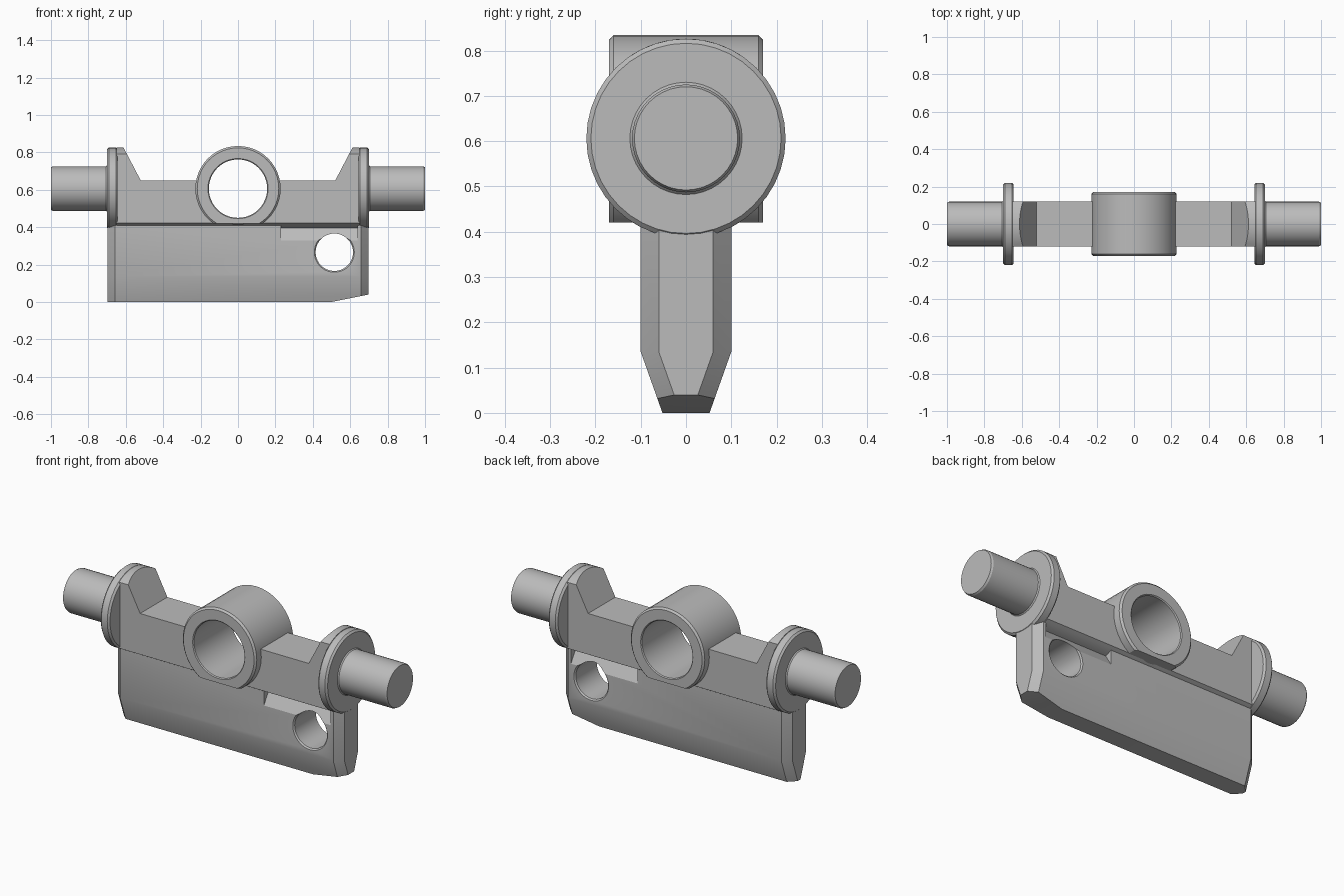
import bpy, bmesh, math
from mathutils import Vector

cube = bpy.data.objects.get("Cube")
if cube:
    bpy.data.objects.remove(cube, do_unlink=True)

steel = bpy.data.materials.new("plain grey")
steel.use_nodes = True
GREY = (0.5, 0.5, 0.5, 1)
steel.diffuse_color = GREY
steel.node_tree.nodes["Principled BSDF"].inputs["Base Color"].default_value = GREY

AXIS_Z = 0.606


def finish(bm, name):
    bmesh.ops.remove_doubles(bm, verts=bm.verts, dist=1e-5)
    bmesh.ops.recalc_face_normals(bm, faces=bm.faces)
    mesh = bpy.data.meshes.new(name)
    bm.to_mesh(mesh)
    bm.free()
    mesh.materials.append(steel)
    obj = bpy.data.objects.new(name, mesh)
    bpy.context.collection.objects.link(obj)
    return obj


def lathe(axis, profile, centre, closed=False, steps=40):
    """Revolve (along, radius) points about the x or y axis through centre."""
    bm = bmesh.new()
    side = Vector((0, 0, 1))
    verts = [bm.verts.new(centre + axis * a + side * r) for a, r in profile]
    pairs = list(zip(verts, verts[1:]))
    if closed:
        pairs.append((verts[-1], verts[0]))
    edges = [bm.edges.new(p) for p in pairs]
    bmesh.ops.spin(bm, geom=verts + edges, cent=centre, axis=axis,
                   angle=math.tau, steps=steps)
    bmesh.ops.remove_doubles(bm, verts=bm.verts, dist=1e-5)
    return bm


def loft(sections):
    """Join matching outlines in order and cap both ends."""
    bm = bmesh.new()
    rings = [[bm.verts.new(p) for p in s] for s in sections]
    n = len(rings[0])
    for a, b in zip(rings, rings[1:]):
        for i in range(n):
            j = (i + 1) % n
            bm.faces.new((a[i], a[j], b[j], b[i]))
    bm.faces.new(rings[0])
    bm.faces.new(rings[-1])
    return bm


def trim(bm, point, normal):
    """Remove everything on the normal side of a plane and close the cut."""
    cut = bmesh.ops.bisect_plane(bm, geom=bm.verts[:] + bm.edges[:] + bm.faces[:],
                                 plane_co=point, plane_no=normal, clear_outer=True)
    edges = [e for e in cut["geom_cut"] if isinstance(e, bmesh.types.BMEdge)]
    bmesh.ops.holes_fill(bm, edges=edges)


def carve(obj, cutter):
    mod = obj.modifiers.new("cut", 'BOOLEAN')
    mod.operation, mod.solver, mod.object = 'DIFFERENCE', 'EXACT', cutter
    bpy.context.view_layer.objects.active = obj
    bpy.ops.object.modifier_apply(modifier=mod.name)
    bpy.data.objects.remove(cutter, do_unlink=True)


X, Y = Vector((1, 0, 0)), Vector((0, 1, 0))
mid = Vector((0, 0, AXIS_Z))
parts = []

# Flange and pin at each end
pin_profile = [(0.643, 0), (0.643, 0.21), (0.653, 0.22), (0.69, 0.22), (0.7, 0.21),
               (0.7, 0.124), (0.706, 0.119), (0.99, 0.119), (1, 0.114), (1, 0)]
for name, s in (("left_pin", 1), ("right_pin", -1)):
    parts.append(finish(lathe(X, [(s * a, r) for a, r in pin_profile], mid), name))

# Crossbar: a round bar with flat sides, relieved on top between two horns
R, HALF = 0.22, 0.12
lim = math.asin(HALF / R)
arc = [lim * (i / 6 - 1) for i in range(13)]
outline = [(R * math.sin(t), AXIS_Z + R * math.cos(t)) for t in arc]
outline += [(R * math.sin(t), AXIS_Z - R * math.cos(t)) for t in reversed(arc)]
crossbar = finish(loft([[(x, y, z) for y, z in outline] for x in (-0.65, 0.65)]), "crossbar")
relief = [(-0.52, 0.65), (0.52, 0.65), (0.63, 0.86), (-0.63, 0.86)]
carve(crossbar, finish(loft([[(x, y, z) for x, z in relief] for y in (-0.3, 0.3)]), "relief_cutter"))
core = [(-0.3, 0), (-0.3, 0.19), (0.3, 0.19), (0.3, 0)]
carve(crossbar, finish(lathe(Y, core, mid), "core_cutter"))
parts.append(crossbar)

# Central sleeve with a flat underside
OUT, BORE, LONG, B = 0.228, 0.156, 0.17, 0.01
sleeve_profile = [(-LONG, BORE + 0.005), (-LONG, OUT - B), (B - LONG, OUT), (LONG - B, OUT),
                  (LONG, OUT - B), (LONG, BORE + 0.005), (LONG - 0.005, BORE), (0.005 - LONG, BORE)]
bm = lathe(Y, sleeve_profile, mid, closed=True, steps=48)
trim(bm, (0, 0, 0.42), (0, 0, -1))
parts.append(finish(bm, "sleeve"))

# Blade: tapered foot, chamfered ends, one clipped lower corner


def blade_section(x, inset):
    top, waist, foot = 0.1 - inset, 0.1 - inset, 0.052 - inset
    right = [(foot, 0), (waist, 0.135), (top, 0.43)]
    return [(x, y, z) for y, z in right] + [(x, -y, z) for y, z in reversed(right)]


bm = loft([blade_section(-0.698, 0.04), blade_section(-0.658, 0),
           blade_section(0.658, 0), blade_section(0.698, 0.04)])
trim(bm, (0.5, 0, 0), (0.2, 0, -1))
blade = finish(bm, "blade")

# Chamfered eye through the blade
eye = [(-0.12, 0), (-0.12, 0.127), (-0.093, 0.1), (0.093, 0.1), (0.12, 0.127), (0.12, 0)]
carve(blade, finish(lathe(Y, eye, Vector((0.515, 0, 0.266))), "eye_cutter"))

# Sloping relief above the eye on both faces
for s in (1, -1):
    wedge = [(0.1, 0.33), (0.055, 0.403), (0.055, 0.5), (0.15, 0.5), (0.15, 0.33)]
    carve(blade, finish(loft([[(x, s * y, z) for y, z in wedge] for x in (0.23, 0.64)]),
                        "wedge_cutter"))
parts.append(blade)

# Smooth the round surfaces, keep edges crisp
bpy.ops.object.select_all(action='DESELECT')
for p in parts:
    p.select_set(True)
bpy.context.view_layer.objects.active = parts[0]
bpy.ops.object.shade_smooth_by_angle(angle=math.radians(25))
